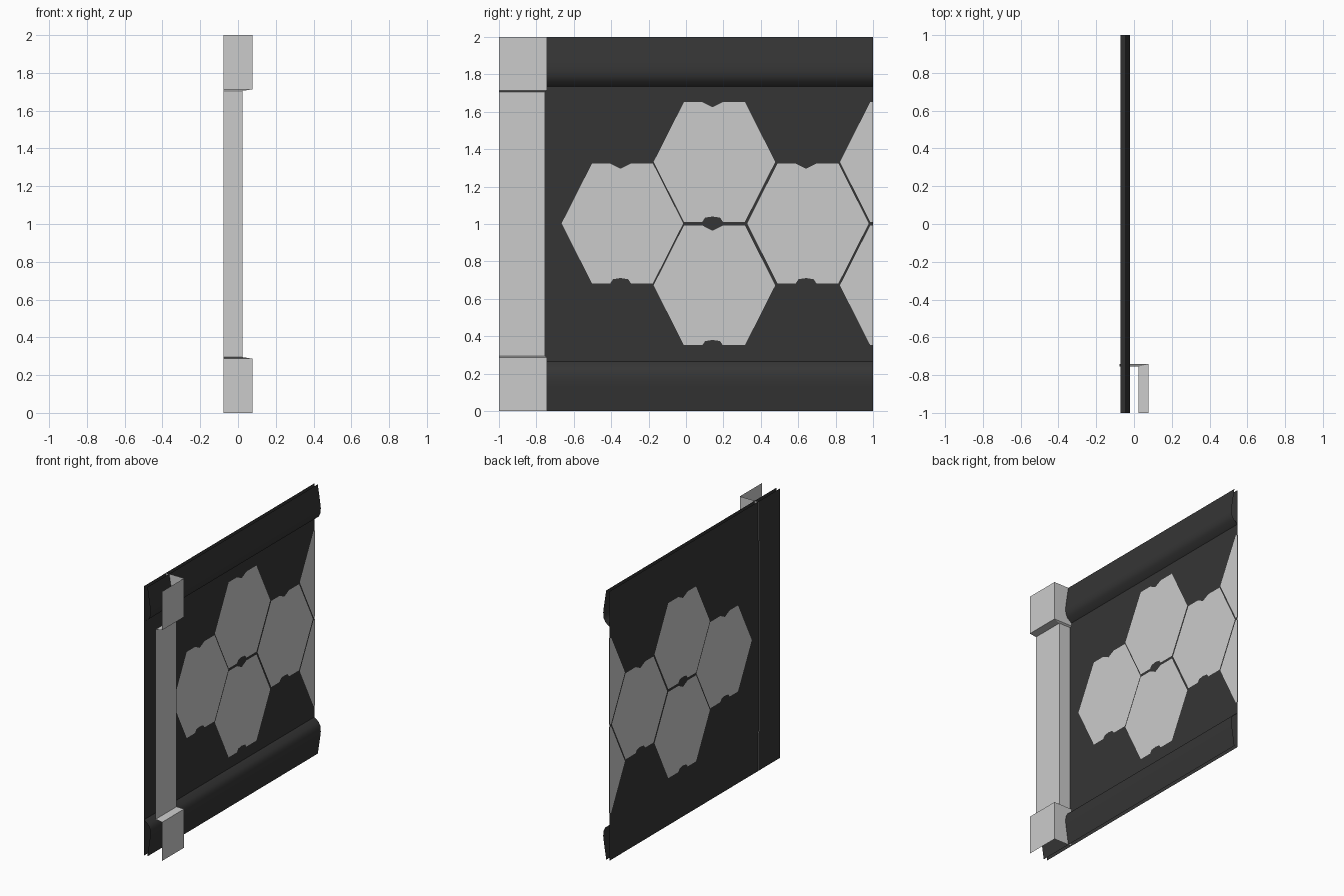
import bpy, bmesh, math
from mathutils import Vector

if "Cube" in bpy.data.objects:
    bpy.data.objects.remove(bpy.data.objects["Cube"])


def material(name, v):
    m = bpy.data.materials.new(name)
    m.diffuse_color = (v, v, v, 1)
    m.use_nodes = True
    m.node_tree.nodes["Principled BSDF"].inputs["Base Color"].default_value = m.diffuse_color
    return m


DARK = material("dark grey", 0.036)
LIGHT = material("light grey", 0.6)
BACK_X = -0.072


def finish(bm, name, mat, smooth=False):
    me = bpy.data.meshes.new(name)
    bm.to_mesh(me)
    bm.free()
    me.materials.append(mat)
    ob = bpy.data.objects.new(name, me)
    bpy.context.collection.objects.link(ob)
    if smooth:
        bpy.ops.object.select_all(action='DESELECT')
        ob.select_set(True)
        bpy.context.view_layer.objects.active = ob
        bpy.ops.object.shade_smooth_by_angle(angle=math.radians(40))
    return ob


def loft(name, rows, mat, smooth=False, flip=False):
    """Open sheet through equal-length rows of points."""
    bm = bmesh.new()
    grid = [[bm.verts.new(p) for p in r] for r in rows]
    for a, b in zip(grid, grid[1:]):
        for i in range(len(a) - 1):
            f = [a[i], a[i + 1], b[i + 1], b[i]]
            bm.faces.new(f[::-1] if flip else f)
    return finish(bm, name, mat, smooth)


# flat wall sheet
loft("wall_sheet", [[(BACK_X, y, z) for y in (-1, 1)] for z in (0, 2)], DARK)

# rounded rails along the top and bottom, open at the ends
rail = [(-0.045, 2), (-0.034, 1.93), (-0.025, 1.87), (-0.02, 1.83),
        (-0.023, 1.79), (-0.038, 1.762), (BACK_X, 1.735)]
loft("top_rail", [[(x, y, z) for y in (-1, 1)] for x, z in rail], DARK, True, True)
loft("bottom_rail", [[(x, y, 2 - z) for y in (-1, 1)] for x, z in rail], DARK, True)

# corner pillar with wider base and head: an L-shaped section lofted upward
sections = [(0, 0.077, -0.742), (0.287, 0.077, -0.742), (0.295, 0.024, -0.755)]
sections += [(2 - z, x, y) for z, x, y in reversed(sections)]
loft("corner_pillar",
     [[(x, -1, z), (x, y, z), (-0.077, y, z)] for z, x, y in sections], LIGHT)

# hexagon inlays, notched in the middle of the top and bottom edges
W, E, H, N = 0.325, 0.163, 0.32, -0.01
half = [(-W, 0), (-E, H), (N - 0.055, H), (N - 0.04, H - 0.022), (N, H - 0.028),
        (N + 0.04, H - 0.022), (N + 0.055, H), (E, H), (W, 0)]
outline = half + [(y, -z) for y, z in half[-2:0:-1]]
centres = [(-0.34, 1.003), (0.152, 1.332), (0.152, 0.672), (0.652, 1.003),
           (1.148, 1.332), (1.148, 0.672)]

bm = bmesh.new()
for cy, cz in centres:
    for off in (0.003, -0.003):           # seen from both sides of the sheet
        vs = [bm.verts.new((BACK_X + off, cy + y, cz + z)) for y, z in outline]
        f = bm.faces.new(vs if off < 0 else vs[::-1])
bmesh.ops.triangulate(bm, faces=bm.faces[:])
bmesh.ops.bisect_plane(bm, geom=bm.verts[:] + bm.edges[:] + bm.faces[:],
                       plane_co=Vector((0, 1, 0)), plane_no=Vector((0, 1, 0)),
                       clear_outer=True)
finish(bm, "hexagon_inlays", LIGHT)
